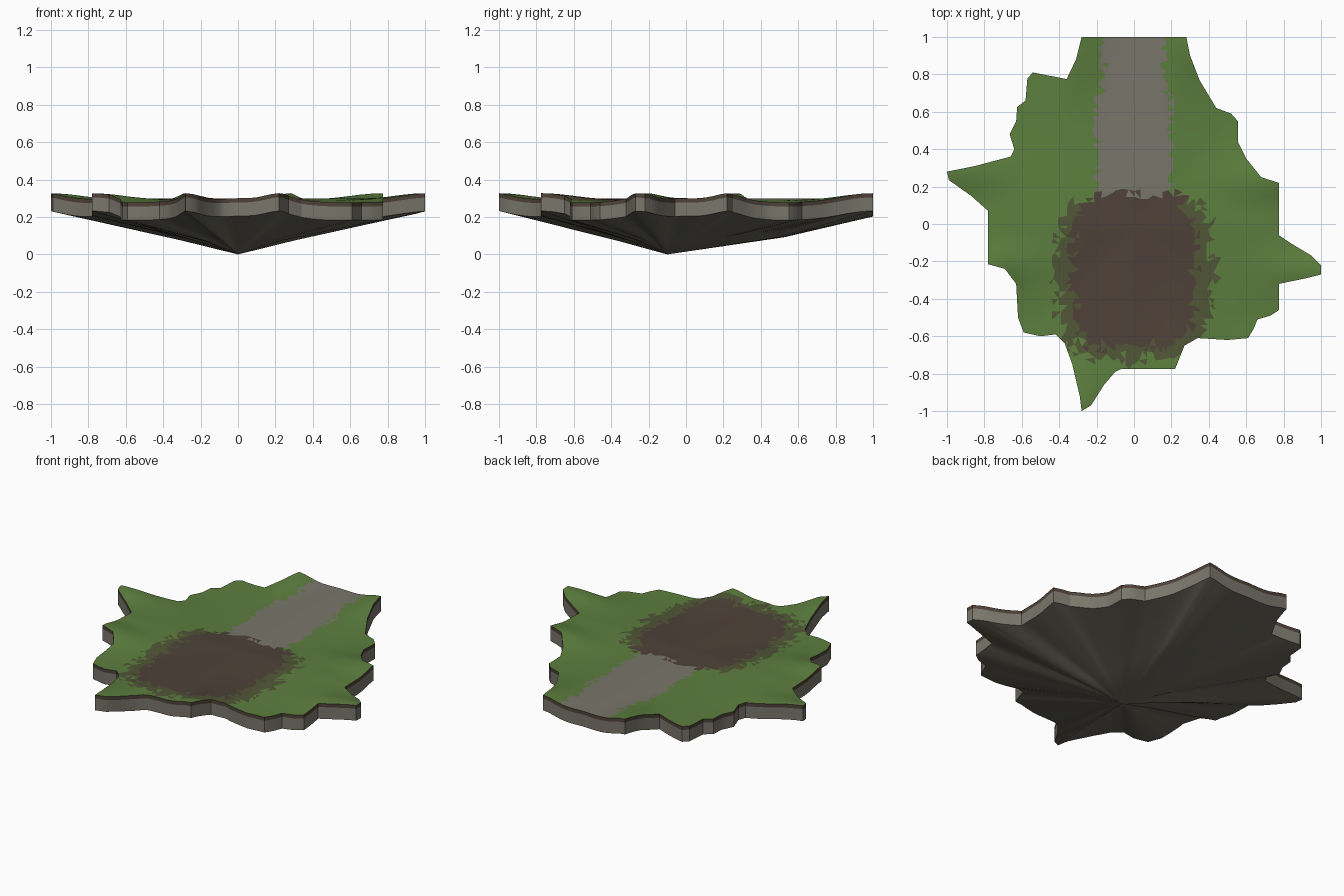
import bpy
import bmesh
import math
import random
from mathutils import Vector
from mathutils.geometry import delaunay_2d_cdt

random.seed(4)
if "Cube" in bpy.data.objects:
    bpy.data.objects.remove(bpy.data.objects["Cube"], do_unlink=True)


def make_material(name, red, green, blue):
    material = bpy.data.materials.new(name)
    material.use_nodes = True
    colour = (red, green, blue, 1)
    material.diffuse_color = colour
    material.node_tree.nodes["Principled BSDF"].inputs["Base Color"].default_value = colour
    return material


grass = make_material("grass green", .107, .209, .048)
road = make_material("road grey", .188, .181, .144)
dirt = make_material("dirt brown", .076, .054, .04)
worn_grass = make_material("worn grass", .08, .093, .037)
stone = make_material("stone grey", .19, .182, .145)
dark_rock = make_material("dark rock", .14, .134, .105)

# Outline of the island, clockwise from the back left corner of the road
OUTLINE = [
    (.28, 1), (.3, .9), (.35, .77), (.44, .62), (.52, .59), (.555, .55),
    (.555, .44), (.6, .35), (.68, .25), (.775, .22), (.775, -.06),
    (.85, -.11), (.95, -.17), (1, -.22), (1, -.27), (.92, -.29),
    (.775, -.32), (.775, -.46), (.73, -.49), (.66, -.51), (.64, -.56),
    (.61, -.61), (.5, -.62), (.34, -.61), (.27, -.65), (.22, -.775),
    (-.07, -.775), (-.1, -.79), (-.16, -.86), (-.23, -.97), (-.28, -1),
    (-.29, -.92), (-.33, -.75), (-.37, -.64), (-.42, -.59), (-.5, -.6),
    (-.59, -.58), (-.62, -.5), (-.63, -.32), (-.69, -.24), (-.78, -.215),
    (-.78, .07), (-.87, .15), (-.99, .235), (-1, .28), (-.85, .31),
    (-.66, .36), (-.64, .4), (-.665, .48), (-.63, .55), (-.625, .625),
    (-.58, .66), (-.57, .78), (-.54, .81), (-.36, .775), (-.31, .88),
    (-.28, 1),
]
# Raised corners, from which low ridges run inwards
PEAKS = [(.28, 1), (-.28, 1), (-.28, -1), (.22, -.77),
         (1, -.25), (.77, .23), (-1, .27), (-.78, -.21)]
APEX = Vector((0, -.1, 0))


def ground_height(x, y):
    base = .3 - .022 * min(1, min(abs(x), abs(y)) / .5)
    rise = 0
    for px, py in PEAKS:
        dx, dy = x - px, y - py
        # Ridges are long towards the middle and narrow across
        if abs(px) > abs(py):
            dx *= .45
        else:
            dy *= .45
        rise = max(rise, math.exp(-(dx * dx + dy * dy) / .012))
    return base + (.327 - base) * rise


def split_outline(points, step):
    """Add points along long edges and return them counter-clockwise."""
    result = []
    corners = [Vector(p) for p in reversed(points)]
    for a, b in zip(corners, corners[1:] + corners[:1]):
        count = max(1, round((b - a).length / step))
        result += [a.lerp(b, i / count) for i in range(count)]
    return result


def make_object(name, bm, materials):
    mesh = bpy.data.meshes.new(name)
    bm.to_mesh(mesh)
    bm.free()
    for material in materials:
        mesh.materials.append(material)
    obj = bpy.data.objects.new(name, mesh)
    bpy.context.collection.objects.link(obj)
    bpy.ops.object.select_all(action="DESELECT")
    obj.select_set(True)
    bpy.context.view_layer.objects.active = obj
    bpy.ops.object.shade_smooth_by_angle(angle=math.radians(30))
    return obj


def loft(name, rings, material, tip=None):
    """Join closed rings from top to bottom, ending in an optional point."""
    bm = bmesh.new()
    rows = [[bm.verts.new(p) for p in ring] for ring in rings]
    count = len(rows[0])
    for upper, lower in zip(rows, rows[1:]):
        for i in range(count):
            j = (i + 1) % count
            bm.faces.new((lower[i], lower[j], upper[j], upper[i]))
    if tip is not None:
        end = bm.verts.new(tip)
        for i in range(count):
            bm.faces.new((end, rows[-1][(i + 1) % count], rows[-1][i]))
    return make_object(name, bm, [material])


def oval(x, y, width, length, power):
    return (abs(x) / width) ** power + (abs(y + .25) / length) ** power


def ground_colour(x, y):
    """Choose the surface: grass, road, dirt or worn grass."""
    rough = random.uniform(-.03, .03)
    if oval(x + rough, y + rough, .33, .41, 4) < 1:
        return 2
    road_width = .2 if y < .7 else .165
    if y > .1 and abs(x) + rough / 2 < road_width:
        return 1
    rough *= 1.5
    if y < .12 and oval(x + rough, y + rough, .42, .48, 3) < 1:
        return 3
    return 0


rim = split_outline(OUTLINE, .04)

# Ground surface: loose grid of points triangulated inside the outline
points = list(rim)
STEP = .036
cells = int(1 / STEP)
for i in range(-cells, cells + 1):
    for j in range(-cells, cells + 1):
        jitter = [random.uniform(-.3, .3) for _ in range(2)]
        points.append(Vector(((i + jitter[0]) * STEP, (j + jitter[1]) * STEP)))
flat = delaunay_2d_cdt(points, [], [list(range(len(rim)))], 1, 1e-5)
bm = bmesh.new()
verts = [bm.verts.new((p.x, p.y, ground_height(p.x, p.y))) for p in flat[0]]
for corners in flat[2]:
    face = bm.faces.new([verts[k] for k in corners])
    face.normal_update()
    if face.normal.z < 0:
        face.normal_flip()
    centre = face.calc_center_median()
    face.material_index = ground_colour(centre.x, centre.y)
bmesh.ops.delete(bm, geom=[v for v in bm.verts if not v.link_faces], context="VERTS")
make_object("ground_surface", bm, [grass, road, dirt, worn_grass])


# Soil and stone layers round the edge
def rim_ring(drop):
    return [Vector((p.x, p.y, ground_height(p.x, p.y) - drop)) for p in rim]


loft("soil_layer", [rim_ring(0), rim_ring(.022)], dirt)
loft("stone_layer", [rim_ring(.022), rim_ring(.095)], stone)

# Rocky underside narrowing to a low point
shoulder = []
for p in rim_ring(.095):
    away = p - APEX
    back = max(0, away.y / away.xy.length) ** 6
    spot = APEX + away * (.3 + .27 * back)
    spot.z = .074 + .018 * back
    shoulder.append(spot)
loft("rock_underside", [rim_ring(.095), shoulder], dark_rock, APEX)
